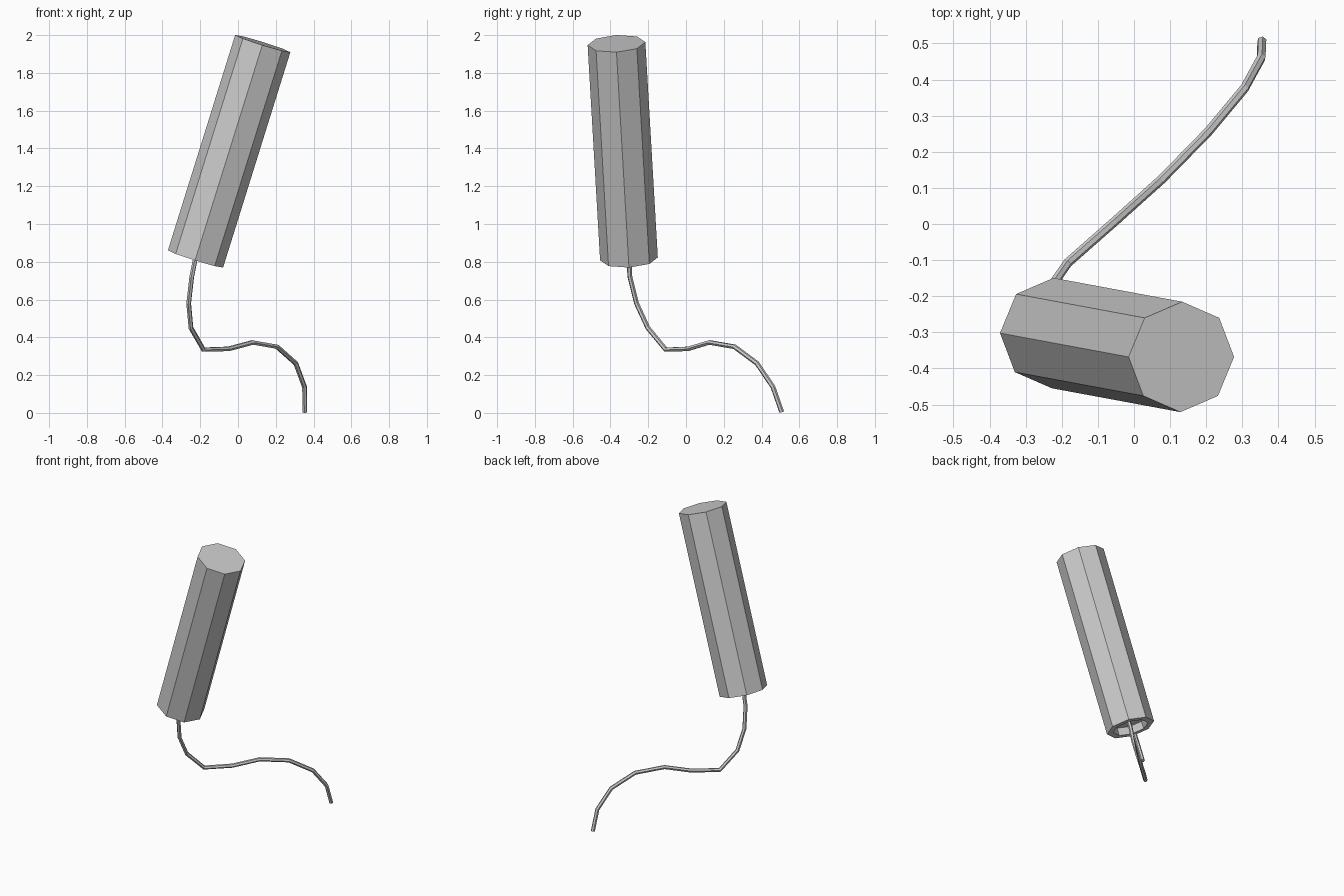
import bpy, bmesh
from mathutils import Vector, Matrix

if "Cube" in bpy.data.objects:
    bpy.data.objects.remove(bpy.data.objects["Cube"])

BOTTOM = Vector((-0.225, -0.302, 0.815))
TOP = Vector((0.131, -0.368, 1.955))
RADIUS, SIDES = 0.153, 8

# Octagonal stick, tilted, with a recess in the lower end
axis = TOP - BOTTOM
z = axis.normalized()
x = (Vector((0.147, 0, -0.046)) - z * z.dot(Vector((0.147, 0, -0.046)))).normalized()
frame = Matrix((x, z.cross(x), z)).transposed().to_4x4()
frame.translation = (BOTTOM + TOP) / 2

bm = bmesh.new()
bmesh.ops.create_cone(bm, cap_ends=True, segments=SIDES, radius1=RADIUS,
                      radius2=RADIUS, depth=axis.length)
# put a corner on the local x axis
corner = max(bm.verts, key=lambda v: v.co.x).co
bmesh.ops.rotate(bm, verts=bm.verts,
                 matrix=Matrix.Rotation(-corner.xy.angle_signed(Vector((1, 0))), 3, 'Z'))
bm.normal_update()
cap = min(bm.faces, key=lambda f: f.normal.z)
bmesh.ops.inset_region(bm, faces=[cap], thickness=0.04)
bmesh.ops.inset_region(bm, faces=[cap], thickness=0.002, depth=-0.05)
mesh = bpy.data.meshes.new("stick")
bm.to_mesh(mesh)
bm.free()
stick = bpy.data.objects.new("stick", mesh)
stick.matrix_world = frame
bpy.context.collection.objects.link(stick)

# Thin faceted fuse hanging from the recess and curling to the ground
path = [(-0.205, -0.306, 0.88), (-0.227, -0.302, 0.81), (-0.245, -0.297, 0.72),
        (-0.261, -0.262, 0.58), (-0.249, -0.202, 0.45), (-0.183, -0.107, 0.335),
        (-0.05, 0.01, 0.339), (0.077, 0.124, 0.373), (0.207, 0.257, 0.35),
        (0.306, 0.376, 0.262), (0.352, 0.46, 0.138), (0.354, 0.507, 0.004)]
curve = bpy.data.curves.new("fuse", 'CURVE')
curve.dimensions = '3D'
curve.bevel_depth = 0.013
curve.bevel_resolution = 1
curve.use_fill_caps = True
spline = curve.splines.new('POLY')
spline.points.add(len(path) - 1)
for point, co in zip(spline.points, path):
    point.co = (*co, 1)
spline.use_smooth = False
fuse = bpy.data.objects.new("fuse", curve)
bpy.context.collection.objects.link(fuse)
